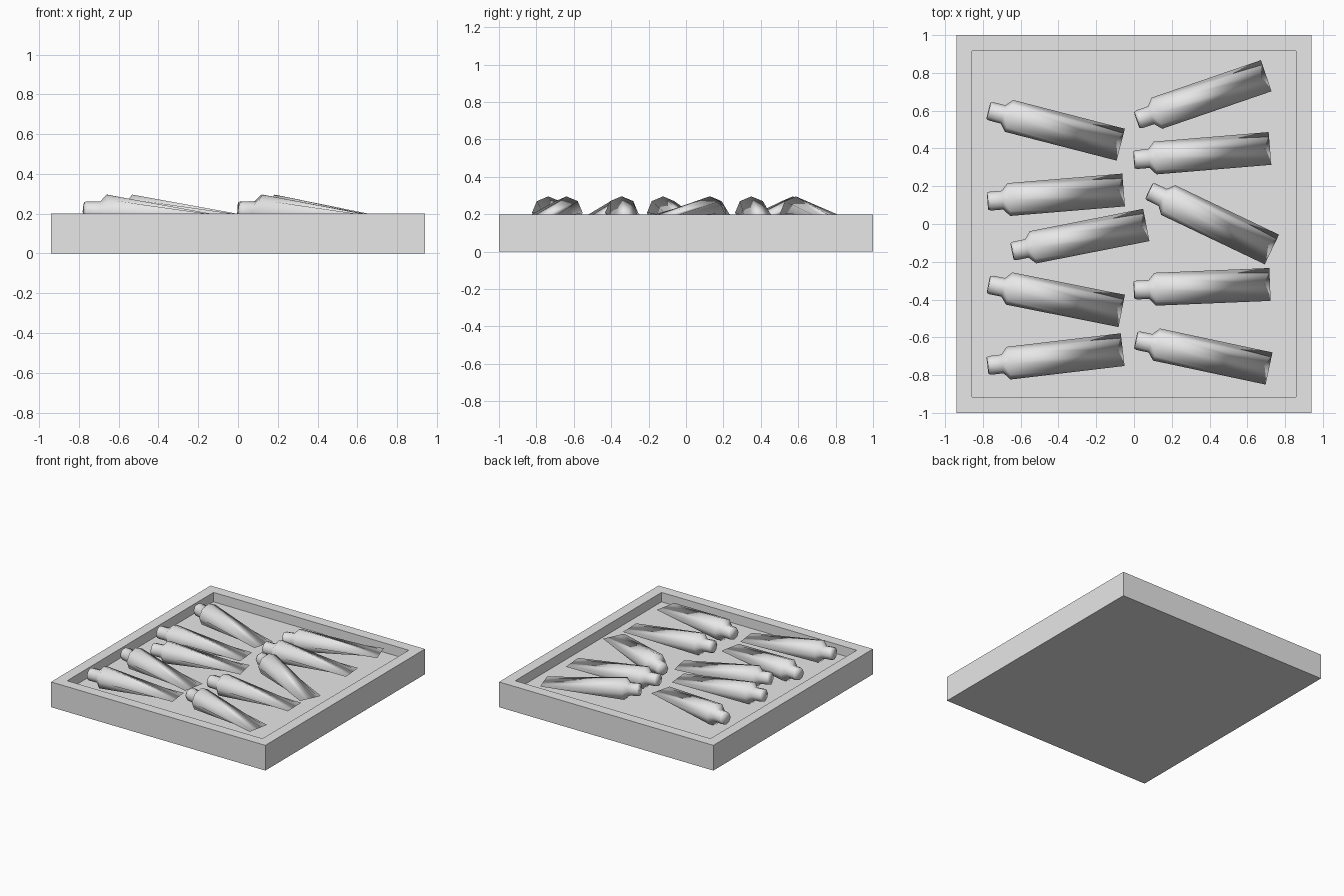
import bpy, bmesh, math
from mathutils import Vector

cube = bpy.data.objects.get("Cube")
if cube:
    bpy.data.objects.remove(cube, do_unlink=True)

grey = bpy.data.materials.new("light_grey")
grey.use_nodes = True
colour = (0.8, 0.8, 0.8, 1)
grey.diffuse_color = colour
grey.node_tree.nodes["Principled BSDF"].inputs["Base Color"].default_value = colour


def finish(bm, name, smooth):
    bmesh.ops.recalc_face_normals(bm, faces=bm.faces)
    for f in bm.faces:
        f.smooth = smooth
    mesh = bpy.data.meshes.new(name)
    bm.to_mesh(mesh)
    bm.free()
    mesh.materials.append(grey)
    obj = bpy.data.objects.new(name, mesh)
    bpy.context.collection.objects.link(obj)
    return obj


# Shallow tray: a box with its top inset and pushed down to the floor
def make_tray(height=0.2, floor=0.125, rim=0.118):
    bm = bmesh.new()
    bmesh.ops.create_cube(bm, size=1)
    for v in bm.verts:
        v.co = Vector((v.co.x * 1.88, v.co.y * 2, (v.co.z + 0.5) * height))
    bm.normal_update()
    top = [f for f in bm.faces if f.normal.z > 0.9]
    bmesh.ops.inset_region(bm, faces=top, thickness=rim)
    sunk = bmesh.ops.extrude_discrete_faces(bm, faces=top)["faces"]
    for f in sunk:
        for v in f.verts:
            v.co.z = floor
    finish(bm, "tray", False)


# Tube sections from cap to crimped tail: (fraction of length, half width, half height)
SECTIONS = [(0, 0.045, 0.045), (0.02, 0.05, 0.05), (0.11, 0.05, 0.05),
            (0.155, 0.087, 0.087), (1, 0.087, 0)]
SIDES = 8


def make_tube(name, cap, tail):
    start, end = Vector((*cap, 0.213)), Vector((*tail, 0.185))
    along = (end - start).normalized()
    side = Vector((0, 0, 1)).cross(along).normalized()
    up = along.cross(side)
    bm = bmesh.new()
    rings = []
    for t, w, h in SECTIONS:
        centre = start.lerp(end, t)
        angles = [math.tau * i / SIDES for i in range(SIDES)]
        rings.append([bm.verts.new(centre + side * w * math.cos(a) + up * h * math.sin(a))
                      for a in angles])
    for a, b in zip(rings, rings[1:]):
        for i in range(SIDES):
            j = (i + 1) % SIDES
            bm.faces.new((a[i], a[j], b[j], b[i]))
    bm.faces.new(rings[0])
    # Weld the tail into one crimped line
    bmesh.ops.remove_doubles(bm, verts=bm.verts, dist=0.0005)
    finish(bm, name, True)


make_tray()

# Cap centre and tail centre of each tube lying in the tray
TUBES = [
    ((-0.77, 0.60), (-0.07, 0.42)),
    ((-0.775, 0.12), (-0.055, 0.18)),
    ((-0.645, -0.145), (0.065, -0.005)),
    ((-0.77, -0.32), (-0.065, -0.46)),
    ((-0.775, -0.75), (-0.06, -0.665)),
    ((0.015, 0.55), (0.70, 0.785)),
    ((0.0, 0.34), (0.72, 0.40)),
    ((0.08, 0.175), (0.73, -0.135)),
    ((0.0, -0.35), (0.72, -0.32)),
    ((0.01, -0.615), (0.715, -0.765)),
]
for n, (cap, tail) in enumerate(TUBES, 1):
    make_tube(f"paint_tube_{n}", cap, tail)
